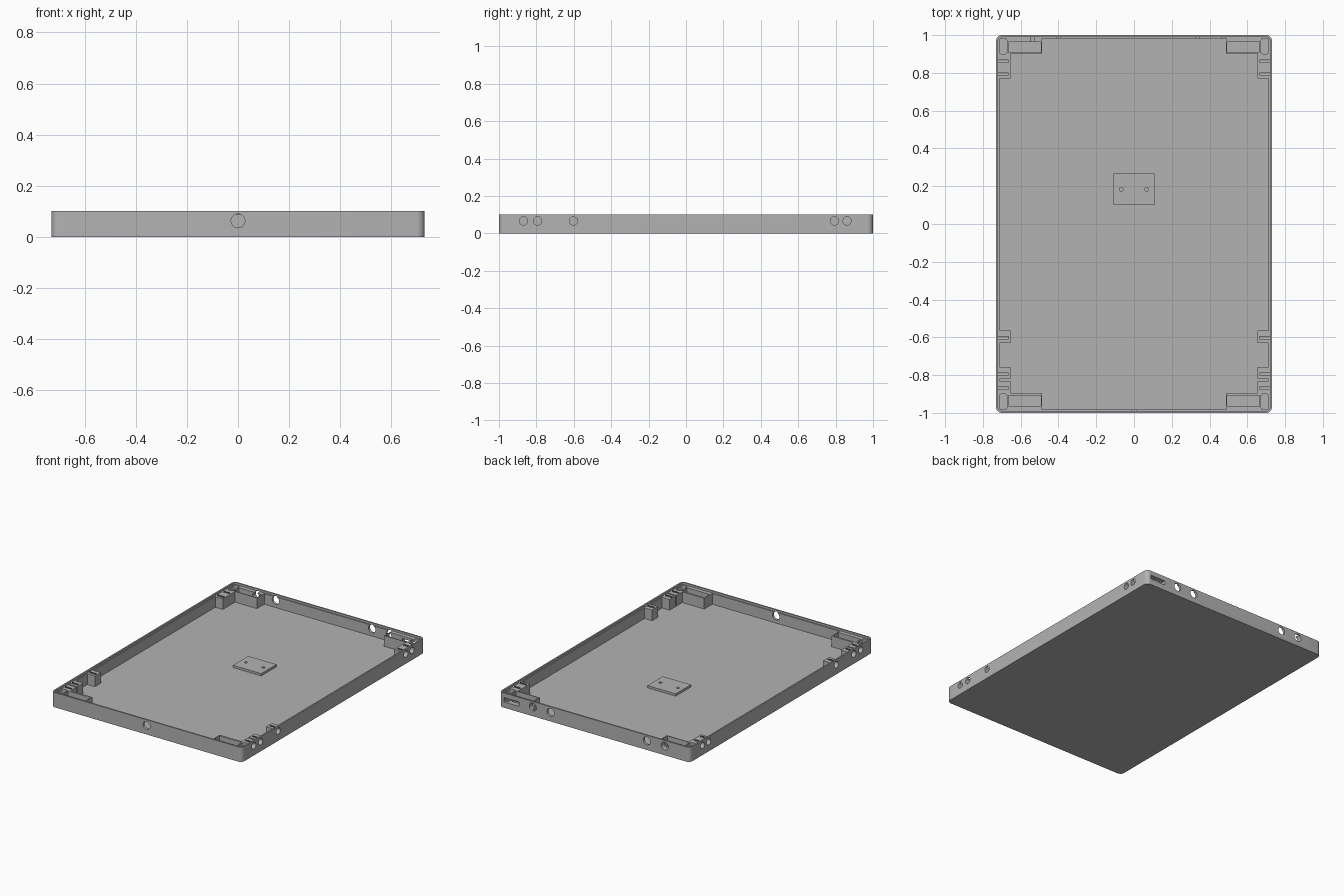
import bpy, bmesh, math
from mathutils import Matrix, Vector

cube = bpy.data.objects.get("Cube")
if cube:
    bpy.data.objects.remove(cube, do_unlink=True)

HX, HY, H = 0.73, 1.0, 0.102      # half width, half length, height
FLOOR, LEDGE = 0.014, 0.088       # floor top, step under the rim
TOP = 0.15                        # cutters reach above the rim

grey = bpy.data.materials.new("plain grey")
grey.use_nodes = True
colour = (0.45, 0.45, 0.45, 1)
grey.diffuse_color = colour
grey.node_tree.nodes["Principled BSDF"].inputs["Base Color"].default_value = colour


def prism(name, outline, z0, z1):
    """Extrude a counter-clockwise outline from z0 to z1."""
    bm = bmesh.new()
    face = bm.faces.new([bm.verts.new((x, y, z0)) for x, y in outline])
    new = bmesh.ops.extrude_face_region(bm, geom=[face])["geom"]
    bmesh.ops.translate(bm, vec=(0, 0, z1 - z0),
                        verts=[v for v in new if isinstance(v, bmesh.types.BMVert)])
    bmesh.ops.recalc_face_normals(bm, faces=bm.faces)
    return to_object(name, bm)


def to_object(name, bm):
    mesh = bpy.data.meshes.new(name)
    bm.to_mesh(mesh)
    bm.free()
    mesh.materials.append(grey)
    ob = bpy.data.objects.new(name, mesh)
    bpy.context.scene.collection.objects.link(ob)
    return ob


def rounded(x0, x1, y0, y1, r, steps=6):
    """Outline of a rectangle with round corners."""
    corners = [(x1 - r, y1 - r), (x0 + r, y1 - r), (x0 + r, y0 + r), (x1 - r, y0 + r)]
    return [(cx + r * math.cos(a), cy + r * math.sin(a))
            for q, (cx, cy) in enumerate(corners)
            for a in [(q + i / steps) * math.pi / 2 for i in range(steps + 1)]]


def rect(x0, x1, y0, y1):
    return [(x0, y0), (x1, y0), (x1, y1), (x0, y1)]


def rod(name, centre, axis, r, length):
    bm = bmesh.new()
    turn = Vector((0, 0, 1)).rotation_difference(Vector(axis)).to_matrix().to_4x4()
    bmesh.ops.create_cone(bm, cap_ends=True, segments=32, radius1=r, radius2=r,
                          depth=length, matrix=Matrix.Translation(centre) @ turn)
    return to_object(name, bm)


def cut(target, cutter):
    mod = target.modifiers.new("cut", "BOOLEAN")
    mod.operation, mod.solver, mod.object = "DIFFERENCE", "EXACT", cutter
    bpy.context.view_layer.objects.active = target
    bpy.ops.object.modifier_apply(modifier=mod.name)
    bpy.data.objects.remove(cutter, do_unlink=True)


def finish(ob):
    bpy.ops.object.select_all(action="DESELECT")
    ob.select_set(True)
    bpy.context.view_layer.objects.active = ob
    bpy.ops.object.shade_smooth_by_angle(angle=math.radians(30))


# Tray with a stepped rim
tray = prism("tray", rounded(-HX, HX, -HY, HY, 0.03), 0, H)
cut(tray, prism("rim_step", rounded(-0.72, 0.72, -0.99, 0.99, 0.02), LEDGE, TOP))

# Cavity outline leaves the corner and side blocks standing
wall, block = 0.713, 0.655
side = [(0.487, -0.983), (0.487, -0.895), (block, -0.895), (block, -0.757),
        (wall, -0.757), (wall, -0.63), (block, -0.63), (block, -0.565),
        (wall, -0.565), (wall, 0.77), (block, 0.77), (block, 0.903),
        (0.487, 0.903), (0.487, 0.983)]
cut(tray, prism("cavity", side + [(-x, y) for x, y in reversed(side)], FLOOR, TOP))

for s in (-1, 1):
    def span(a, b):
        return sorted((s * a, s * b))

    # Pockets in the corner blocks
    for t in (-1, 1):
        cut(tray, prism("long_pocket", rect(*span(0.493, 0.665), *sorted((t * 0.908, t * 0.963))),
                        FLOOR, TOP))
        cut(tray, prism("corner_pocket", rounded(*span(0.673, 0.712), *sorted((t * 0.9, t * 0.982)), 0.012),
                        FLOOR, TOP))
    # Thin groove in the front side block
    cut(tray, prism("groove", rect(*span(0.64, wall), -0.831, -0.821), FLOOR, TOP))
    # Round side holes
    for y in (-0.869, -0.794, -0.602, 0.794, 0.861):
        cut(tray, rod("side_hole", (s * 0.715, y, 0.067), (1, 0, 0), 0.022, 0.1))

# Front and back wall holes
cut(tray, rod("front_hole", (0, -HY, 0.063), (0, 1, 0), 0.027, 0.1))
for x in (0.473, 0.337, -0.4, -0.537):
    cut(tray, rod("back_hole", (x, HY, 0.063), (0, 1, 0), 0.027, 0.1))

# Port slot in the back wall
cut(tray, prism("port", rect(0.58, 0.695, 0.95, 1.05), 0.04, 0.07))
finish(tray)

# Mounting plate on the floor with two screw holes
plate = prism("mounting_plate", rect(-0.108, 0.108, 0.1, 0.267), FLOOR - 0.004, 0.03)
for x in (-0.067, 0.067):
    cut(plate, rod("screw_hole", (x, 0.184, 0.035), (0, 0, 1), 0.01, 0.04))
finish(plate)
